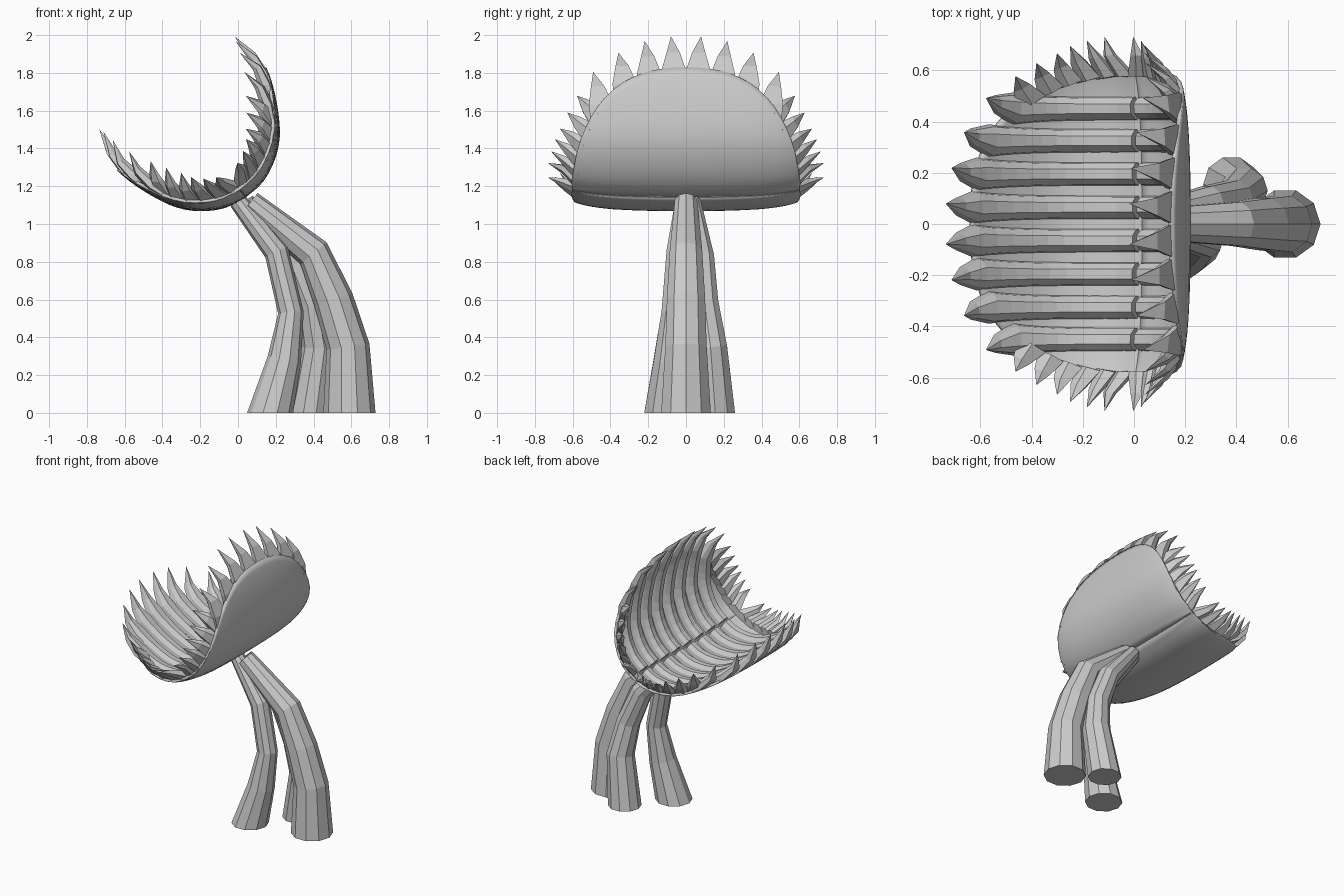
import bpy, bmesh, math
from mathutils import Vector

if "Cube" in bpy.data.objects:
    bpy.data.objects.remove(bpy.data.objects["Cube"])

W, L, N = 0.60, 0.76, 2.4            # lobe half width, length, outline exponent
HINGE, AXIS = Vector((0.04, 1.14)), math.radians(124.4)
CTRL = [Vector(p) for p in [(.04, 1.14), (.13, 1.22), (.195, 1.34), (.222, 1.48),
                            (.20, 1.67), (.15, 1.83), (.08, 1.92), (-.015, 2.0)]]


def catmull(pts, n=10):
    p = [2 * pts[0] - pts[1]] + pts + [2 * pts[-1] - pts[-2]]
    out = []
    for i in range(1, len(p) - 2):
        a, b, c, d = p[i - 1:i + 3]
        for k in range(n):
            t = k / n
            out.append(.5 * (2 * b + (c - a) * t + (2 * a - 5 * b + 4 * c - d) * t * t
                             + (3 * b - a - 3 * c + d) * t ** 3))
    return out + [pts[-1]]


PROFILE = catmull(CTRL)


def surf(s, y, off, lower):
    """Point on a lobe: s along the arc, y across, off towards the inside."""
    v = min(abs(y) / W, 1.1)
    off += .02 * v ** 2 + .03 * v ** 6
    acc = 0
    for i, (a, b) in enumerate(zip(PROFILE, PROFILE[1:])):
        d = (b - a).length
        if acc + d >= s or i == len(PROFILE) - 2:
            break
        acc += d
    t = (b - a) / d
    p = a + t * (s - acc) + Vector((-t.y, t.x)) * off
    if lower:                        # reflect about the opening axis
        r = p - HINGE
        ang = 2 * AXIS - math.atan2(r.y, r.x)
        p = HINGE + r.length * Vector((math.cos(ang), math.sin(ang)))
    return Vector((p.x, y, p.y))


def finish(bm, name):
    bmesh.ops.recalc_face_normals(bm, faces=bm.faces)
    me = bpy.data.meshes.new(name)
    bm.to_mesh(me)
    bm.free()
    ob = bpy.data.objects.new(name, me)
    bpy.context.collection.objects.link(ob)
    return ob


def loft(bm, rings, tip=None):
    vs = [[bm.verts.new(p) for p in r] for r in rings]
    n = len(vs[0])
    bm.faces.new(vs[0])
    for a, b in zip(vs, vs[1:]):
        for i in range(n):
            j = (i + 1) % n
            bm.faces.new((a[i], a[j], b[j], b[i]))
    if tip is None:
        bm.faces.new(vs[-1])
    else:
        t = bm.verts.new(tip)
        for i in range(n):
            bm.faces.new((vs[-1][i], vs[-1][(i + 1) % n], t))


def reach(y):                        # arc length of the outline at y
    return L * max(0, 1 - (abs(y) / W) ** N) ** (1 / N)


def lobe(name, lower):
    # curved shell
    bm = bmesh.new()
    cols, rows = 32, 18
    g = []
    for i in range(cols + 1):
        y = W * math.sin(math.pi * (i / cols - .5))
        m = max(reach(y), .05)
        g.append([bm.verts.new(surf(m * j / rows, y, .008, lower)) for j in range(rows + 1)])
    for a, b in zip(g, g[1:]):
        for j in range(rows):
            bm.faces.new((a[j], b[j], b[j + 1], a[j + 1]))
    ob = finish(bm, name + "_shell")
    for p in ob.data.polygons:
        p.use_smooth = True
    mod = ob.modifiers.new("thickness", 'SOLIDIFY')
    mod.thickness, mod.offset = .016, 0

    # inner ribs, each running out into a broad tooth
    bm = bmesh.new()
    section = [(-1, 0), (-.85, .6), (-.4, 1), (.4, 1), (.85, .6), (1, 0)]
    for y0 in (.065, .195, .325, .45):
        curl = .085 * (y0 / .45) ** 2          # outer teeth curl further inwards
        for sg in (-1, 1):
            m = reach(y0)
            rings = []
            for k in range(10):
                q = k / 9
                s = .015 + (m - .025) * q
                w = .047 + .017 * q ** 4
                rings.append([surf(s, sg * (y0 + w * u), .004 + .062 * h, lower)
                              for u, h in section])
            rings.append([surf(m + .10, sg * (y0 * 1.04 + .035 * u),
                               curl * .35 + .045 * h, lower) for u, h in section])
            loft(bm, rings, surf(m + .24, sg * (y0 * 1.07 + .01), curl + .005, lower))
    finish(bm, name + "_ribs")

    # teeth down both side margins
    bm = bmesh.new()
    for s in (.03, .13, .22, .31, .40, .49):
        y0 = W * (1 - (s / L) ** N) ** (1 / N) - .025
        f = s / .49
        for sg in (-1, 1):
            ring = []
            for k in range(5):
                a = 2 * math.pi * k / 5
                c = math.cos(a)
                ring.append(surf(max(0, s + .062 * c), sg * (y0 - .03 * f * c),
                                 .035 + .038 * math.sin(a), lower))
            mid = surf(s + .05 + .02 * f, sg * (y0 + .085 - .03 * f), .06, lower)
            ctr = sum(ring, Vector()) / 5
            ring2 = [mid + (p - ctr) * .6 for p in ring]
            loft(bm, [ring, ring2],
                 surf(s + .09 + .06 * f, sg * (y0 + .16 - .06 * f), .09 + .02 * f, lower))
    finish(bm, name + "_side_teeth")


def stalk(name, path, sides=10):
    pts = [Vector(p[:3]) for p in path]
    rings = []
    for i, p in enumerate(pts):
        if i == 0:
            t = Vector((0, 0, 1))
        else:
            t = (pts[min(i + 1, len(pts) - 1)] - pts[i - 1]).normalized()
        u = Vector((0, 1, 0)).cross(t).normalized()
        v = t.cross(u)
        rings.append([p + path[i][3] * (u * math.cos(a) + v * math.sin(a))
                      for a in (2 * math.pi * k / sides for k in range(sides))])
    bm = bmesh.new()
    loft(bm, rings)
    finish(bm, name)


lobe("upper_lobe", False)
lobe("lower_lobe", True)

# three leaning stalks: x, y, z, radius
stalk("main_stalk", [(.59, 0, 0, .138), (.582, 0, .35, .115), (.505, 0, .60, .106),
                     (.40, 0, .845, .09), (.065, 0, 1.115, .062)])
stalk("front_stalk", [(.17, -.105, 0, .122), (.245, -.085, .28, .09), (.28, -.065, .53, .068),
                      (.205, -.04, .85, .066), (.0, -.01, 1.12, .048)])
stalk("back_stalk", [(.38, .155, 0, .11), (.43, .13, .35, .092), (.39, .095, .58, .08),
                     (.29, .08, .82, .072), (.04, .03, 1.115, .05)])
